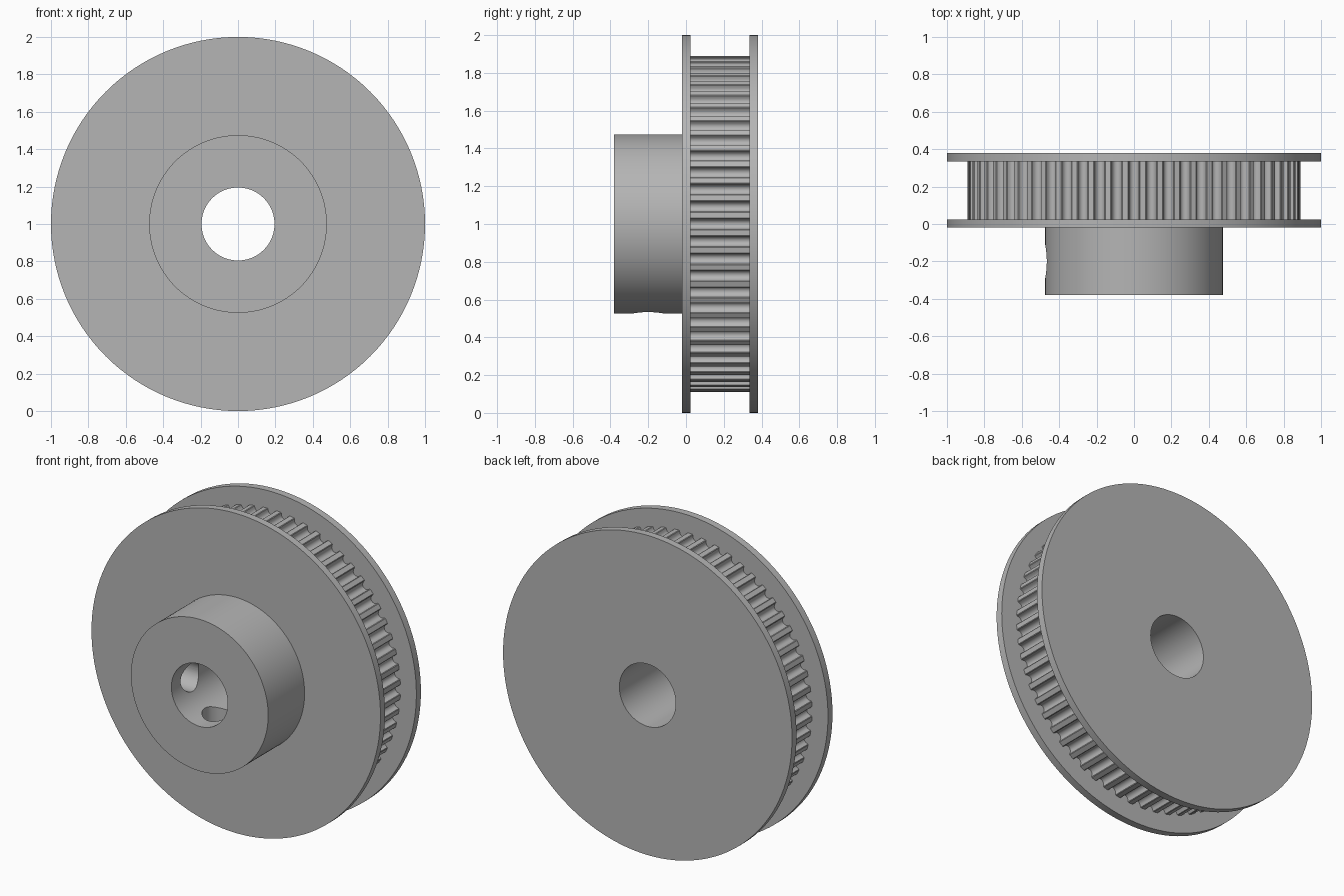
import bpy
import bmesh
from math import sin, cos, pi, tau, hypot, radians
from mathutils import Matrix

cube = bpy.data.objects.get("Cube")
if cube:
    bpy.data.objects.remove(cube)

BORE = 0.195
TEETH = 60
CENTRE_Z = 1.0

metal = bpy.data.materials.new("grey_metal")
metal.use_nodes = True
GREY = (0.46, 0.46, 0.46, 1)
metal.diffuse_color = GREY
metal.node_tree.nodes["Principled BSDF"].inputs["Base Color"].default_value = GREY


def add_object(name, bm):
    bmesh.ops.recalc_face_normals(bm, faces=bm.faces)
    mesh = bpy.data.meshes.new(name)
    bm.to_mesh(mesh)
    bm.free()
    mesh.materials.append(metal)
    obj = bpy.data.objects.new(name, mesh)
    bpy.context.collection.objects.link(obj)
    return obj


def smooth(obj):
    bpy.ops.object.select_all(action="DESELECT")
    obj.select_set(True)
    bpy.context.view_layer.objects.active = obj
    bpy.ops.object.shade_smooth_by_angle(angle=radians(32))


def circle(radius, count=128):
    return [(radius * cos(tau * i / count), radius * sin(tau * i / count))
            for i in range(count)]


def toothed_outline(radius):
    # Round-bottomed groove: offset along the rim and depth below it
    half = [(-0.032, 0), (-0.028, 0.003)]
    groove = half + [(-0.0264 * cos(pi * k / 8), 0.01 + 0.0264 * sin(pi * k / 8))
                     for k in range(9)]
    groove += [(-u, d) for u, d in reversed(half)]
    points = []
    for t in range(TEETH):
        a = tau * t / TEETH
        for u, d in groove:
            b = a + u / radius
            points.append(((radius - d) * cos(b), (radius - d) * sin(b)))
    return points


def bored_ring(name, outline, y0, y1):
    """Extrude an outline along y, with the round bore through it."""
    bm = bmesh.new()
    bore = [(x * BORE / hypot(x, z), z * BORE / hypot(x, z)) for x, z in outline]
    loops = [[bm.verts.new((x, y, z + CENTRE_Z)) for x, z in pts]
             for pts, y in ((outline, y0), (outline, y1), (bore, y1), (bore, y0))]
    n = len(outline)
    for a, b in zip(loops, loops[1:] + loops[:1]):
        for i in range(n):
            j = (i + 1) % n
            bm.faces.new((a[i], a[j], b[j], b[i]))
    return add_object(name, bm)


def drill(target, axis, angle):
    """Cut a set-screw hole from the bore outward through one wall."""
    bm = bmesh.new()
    bmesh.ops.create_cone(bm, cap_ends=True, segments=48, radius1=0.09,
                          radius2=0.09, depth=0.6,
                          matrix=Matrix.Translation((0, 0, -0.3)))
    bmesh.ops.transform(bm, verts=bm.verts,
                        matrix=Matrix.Translation((0, -0.2, CENTRE_Z))
                        @ Matrix.Rotation(angle, 4, axis))
    cutter = add_object("screw_hole_cutter", bm)
    cutter.hide_render = True
    mod = target.modifiers.new("screw_hole", "BOOLEAN")
    mod.operation = "DIFFERENCE"
    mod.solver = "EXACT"
    mod.object = cutter
    bpy.context.view_layer.objects.active = target
    bpy.ops.object.modifier_apply(modifier=mod.name)
    bpy.data.objects.remove(cutter)


# Flanges and toothed rim
front_flange = bored_ring("front_flange", circle(1.0), -0.02, 0.025)
back_flange = bored_ring("back_flange", circle(1.0), 0.335, 0.38)
toothed_rim = bored_ring("toothed_rim", toothed_outline(0.89), 0.025, 0.335)

# Hub with two set-screw holes, one below and one on the right
hub = bored_ring("hub", circle(0.475), -0.38, -0.02)
drill(hub, "Y", 0)
drill(hub, "Y", pi / 2)

for part in (front_flange, back_flange, toothed_rim, hub):
    smooth(part)
